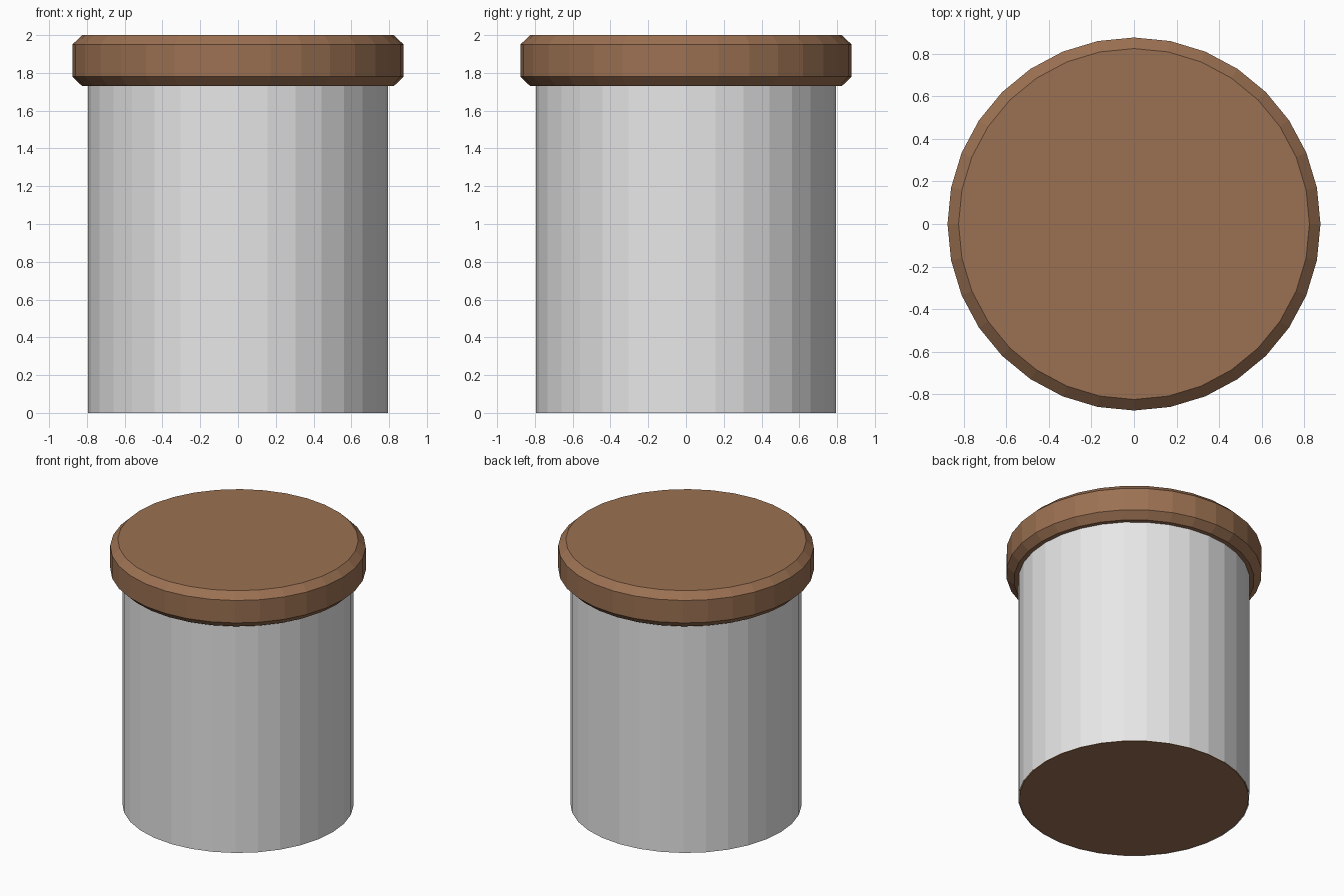
import bpy, bmesh, math

if "Cube" in bpy.data.objects:
    bpy.data.objects.remove(bpy.data.objects["Cube"])

SIDES = 32


def material(name, rgb):
    m = bpy.data.materials.new(name)
    m.diffuse_color = (*rgb, 1)
    m.use_nodes = True
    m.node_tree.nodes["Principled BSDF"].inputs["Base Color"].default_value = m.diffuse_color
    return m


brown = material("brown", (0.33, 0.165, 0.085))
pale_grey = material("pale grey", (0.8, 0.8, 0.8))


def turned(name, profile, mat, capped=True):
    """Stack rings of (radius, height), with optional flat caps."""
    bm = bmesh.new()
    rings = []
    for r, z in profile:
        angles = [2 * math.pi * i / SIDES for i in range(SIDES)]
        rings.append([bm.verts.new((r * math.cos(a), r * math.sin(a), z)) for a in angles])
    for low, high in zip(rings, rings[1:]):
        for i in range(SIDES):
            j = (i + 1) % SIDES
            bm.faces.new((low[i], low[j], high[j], high[i]))
    if capped:
        bm.faces.new(rings[0][::-1])
        bm.faces.new(rings[-1])
    mesh = bpy.data.meshes.new(name)
    bm.to_mesh(mesh)
    bm.free()
    mesh.materials.append(mat)
    obj = bpy.data.objects.new(name, mesh)
    bpy.context.collection.objects.link(obj)
    return obj


# Solid core, seen from below
turned("jar_core", [(0.788, 0.0), (0.788, 1.75)], brown)

# Pale wall wrapped around the core
turned("jar_wall", [(0.794, 0.0), (0.794, 1.74)], pale_grey, capped=False)

# Lid with chamfered rims
turned("lid", [(0.825, 1.73), (0.877, 1.78), (0.877, 1.95), (0.825, 2.0)], brown)
